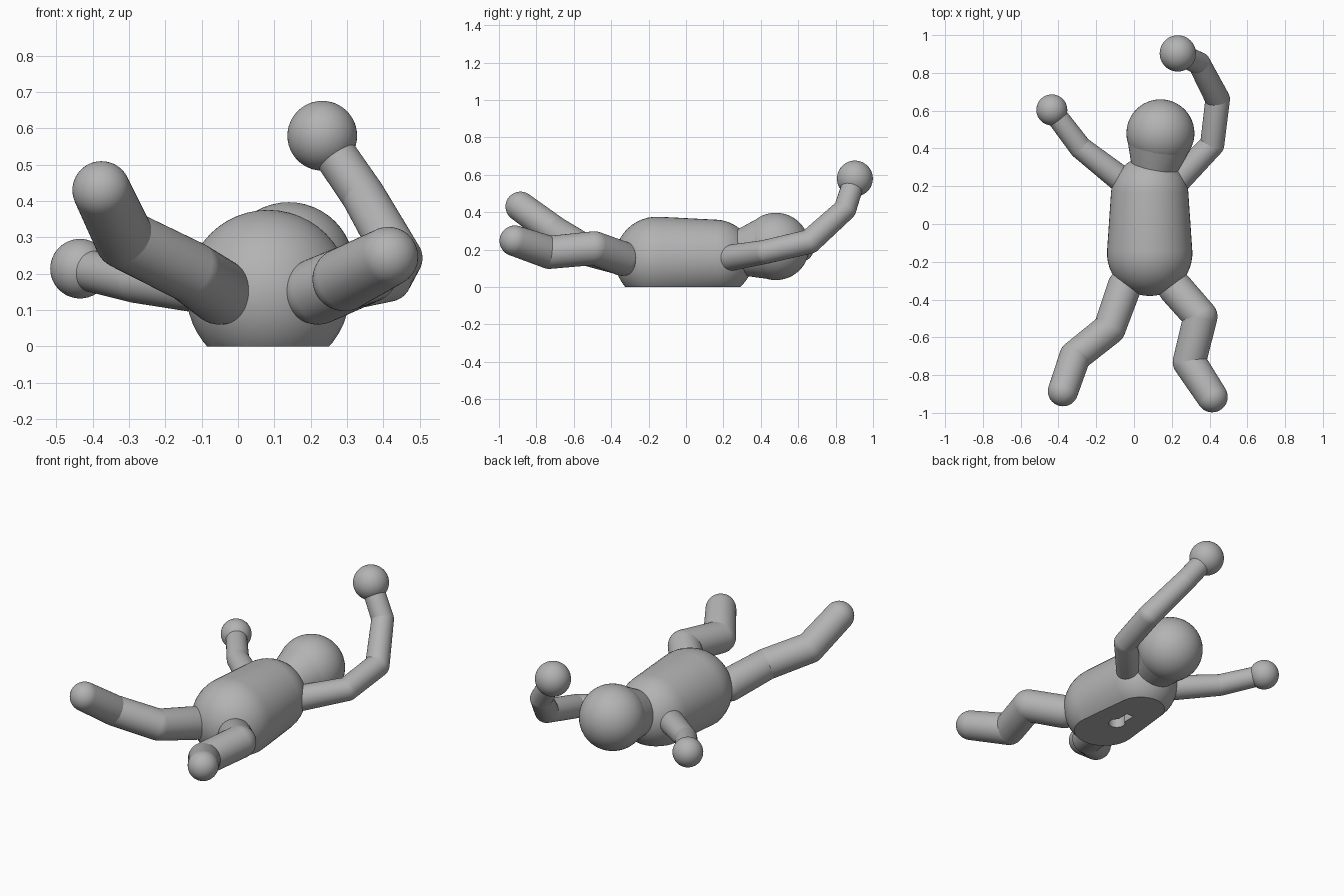
import bpy, bmesh, math
from mathutils import Vector, Matrix

cube = bpy.data.objects.get("Cube")
if cube:
    bpy.data.objects.remove(cube, do_unlink=True)

grey = bpy.data.materials.new("plain_grey")
grey.use_nodes = True
GREY = (0.45, 0.45, 0.45, 1)
grey.diffuse_color = GREY
grey.node_tree.nodes["Principled BSDF"].inputs["Base Color"].default_value = GREY

SIDES = 48
ARC = 12


def add_capsule(bm, a, ra, b, rb):
    """Two spheres joined by the cone that touches both."""
    a, b = Vector(a), Vector(b)
    axis = b - a
    length = axis.length
    tilt = math.asin((ra - rb) / length)
    profile = []
    for start, end, centre, r in ((-math.pi / 2, tilt, 0, ra), (tilt, math.pi / 2, length, rb)):
        for i in range(ARC + 1):
            t = start + (end - start) * i / ARC
            profile.append((r * math.cos(t), centre + r * math.sin(t)))
    place = Matrix.Translation(a) @ axis.to_track_quat('Z', 'Y').to_matrix().to_4x4()
    rings = []
    for r, h in profile[1:-1]:
        rings.append([bm.verts.new(place @ Vector((r * math.cos(k * math.tau / SIDES),
                                                   r * math.sin(k * math.tau / SIDES), h)))
                      for k in range(SIDES)])
    tail = bm.verts.new(place @ Vector((0, 0, profile[0][1])))
    tip = bm.verts.new(place @ Vector((0, 0, profile[-1][1])))
    for k in range(SIDES):
        n = (k + 1) % SIDES
        bm.faces.new((tail, rings[0][n], rings[0][k]))
        bm.faces.new((tip, rings[-1][k], rings[-1][n]))
        for low, high in zip(rings, rings[1:]):
            bm.faces.new((low[k], low[n], high[n], high[k]))


def finish(name, bm):
    mesh = bpy.data.meshes.new(name)
    bm.to_mesh(mesh)
    bm.free()
    mesh.materials.append(grey)
    obj = bpy.data.objects.new(name, mesh)
    bpy.context.collection.objects.link(obj)
    return obj


def smooth(obj):
    bpy.ops.object.select_all(action='DESELECT')
    obj.select_set(True)
    bpy.context.view_layer.objects.active = obj
    bpy.ops.object.shade_smooth_by_angle(angle=math.radians(35))


def chain(name, joints):
    """Limb through a list of (position, radius) joints."""
    bm = bmesh.new()
    for (a, ra), (b, rb) in zip(joints, joints[1:]):
        add_capsule(bm, a, ra, b, rb)
    smooth(finish(name, bm))


def ball(name, centre, r):
    bm = bmesh.new()
    bmesh.ops.create_uvsphere(bm, u_segments=48, v_segments=24, radius=r,
                              matrix=Matrix.Translation(centre))
    smooth(finish(name, bm))


# Torso: tapered capsule with a flat base
bm = bmesh.new()
add_capsule(bm, (0.083, -0.155, 0.15), 0.226, (0.083, 0.155, 0.155), 0.205)
cut = bmesh.ops.bisect_plane(bm, geom=bm.verts[:] + bm.edges[:] + bm.faces[:],
                             plane_co=(0, 0, 0), plane_no=(0, 0, -1), clear_outer=True)
rim = [e for e in cut["geom_cut"] if isinstance(e, bmesh.types.BMEdge)]
bmesh.ops.contextual_create(bm, geom=rim)
bmesh.ops.recalc_face_normals(bm, faces=bm.faces)
torso = finish("torso", bm)


# Keyhole slot in the base
def cut_torso(bm):
    cutter = finish("keyhole_cutter", bm)
    cutter.hide_render = True
    mod = torso.modifiers.new("keyhole", 'BOOLEAN')
    mod.operation = 'DIFFERENCE'
    mod.solver = 'EXACT'
    mod.object = cutter
    bpy.context.view_layer.objects.active = torso
    bpy.ops.object.modifier_apply(modifier=mod.name)
    bpy.data.objects.remove(cutter, do_unlink=True)


bm = bmesh.new()
bmesh.ops.create_cone(bm, cap_ends=True, segments=32, radius1=0.045, radius2=0.045, depth=0.16,
                      matrix=Matrix.Translation((0.083, -0.05, 0)))
cut_torso(bm)
bm = bmesh.new()
bmesh.ops.create_cube(bm, size=1, matrix=Matrix.Translation((0.083, 0.005, 0))
                      @ Matrix.Diagonal((0.045, 0.12, 0.15, 1)))
cut_torso(bm)
smooth(torso)

# Head and tapering neck
HEAD = (0.14, 0.48, 0.217)
ball("head", HEAD, 0.18)
chain("neck", [((0.10, 0.235, 0.172), 0.10), (HEAD, 0.178)])

# Arms and hands
RIGHT_HAND = (-0.435, 0.604, 0.214)
LEFT_HAND = (0.232, 0.903, 0.58)
chain("right_arm", [((-0.06, 0.23, 0.155), 0.07), ((-0.283, 0.404, 0.18), 0.06),
                    (RIGHT_HAND, 0.056)])
chain("left_arm", [((0.23, 0.23, 0.155), 0.07), ((0.414, 0.42, 0.187), 0.064),
                   ((0.443, 0.66, 0.243), 0.065), ((0.345, 0.85, 0.415), 0.06),
                   (LEFT_HAND, 0.058)])
ball("right_hand", RIGHT_HAND, 0.082)
ball("left_hand", LEFT_HAND, 0.096)

# Legs with rounded feet
chain("right_leg", [((-0.05, -0.33, 0.15), 0.09), ((-0.13, -0.555, 0.205), 0.085),
                    ((-0.312, -0.70, 0.295), 0.083), ((-0.376, -0.885, 0.43), 0.08)])
chain("left_leg", [((0.22, -0.34, 0.152), 0.092), ((0.352, -0.49, 0.208), 0.09),
                   ((0.293, -0.73, 0.185), 0.088), ((0.414, -0.915, 0.247), 0.082)])
